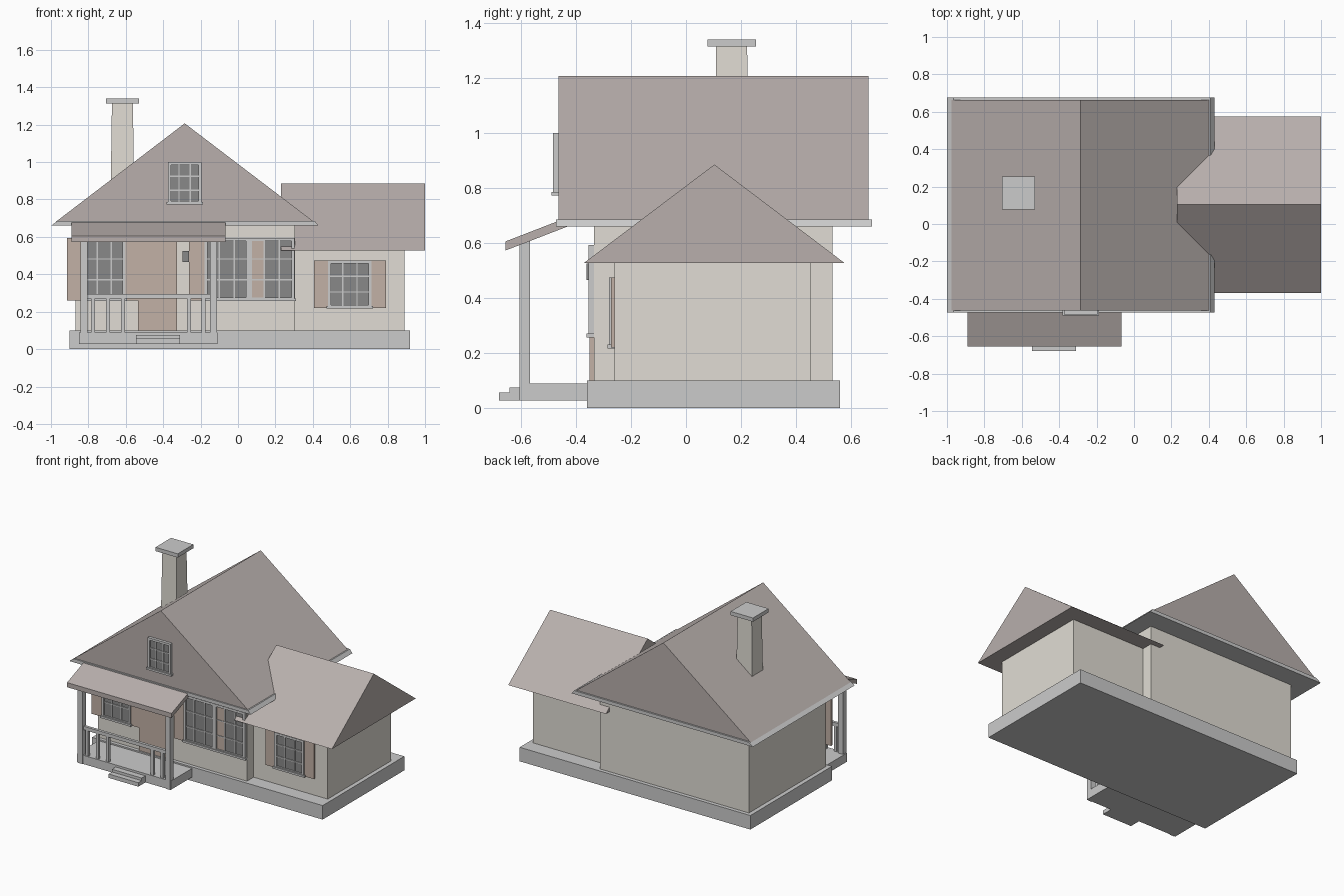
import bpy

if "Cube" in bpy.data.objects:
    bpy.data.objects.remove(bpy.data.objects["Cube"])

def material(name, r, g, b):
    m = bpy.data.materials.new(name)
    m.diffuse_color = (r, g, b, 1)
    m.use_nodes = True
    m.node_tree.nodes["Principled BSDF"].inputs["Base Color"].default_value = m.diffuse_color
    return m

WALL = material("wall_beige", .75, .72, .66)
ROOF = material("roof_brown", .48, .43, .415)
WOOD = material("wood_brown", .54, .44, .38)
DARK = material("dark_glass", .25, .25, .25)

def mesh(name, verts, faces, mat=None):
    me = bpy.data.meshes.new(name)
    me.from_pydata(verts, [], faces)
    if mat:
        me.materials.append(mat)
    ob = bpy.data.objects.new(name, me)
    bpy.context.collection.objects.link(ob)
    return ob

def prism(name, profile, a, b, axis, mat=None):
    """Extrude a (horizontal, z) profile from a to b along 'x' or 'y'."""
    n = len(profile)
    def place(t, p):
        return (t, p[0], p[1]) if axis == 'x' else (p[0], t, p[1])
    verts = [place(t, p) for t in (a, b) for p in profile]
    faces = [list(range(n))[::-1], list(range(n, 2 * n))]
    faces += [[i, (i + 1) % n, n + (i + 1) % n, n + i] for i in range(n)]
    ob = mesh(name, verts, faces, mat)
    if axis == 'y':
        ob.data.flip_normals()
    return ob

def box(name, x0, x1, y0, y1, z0, z1, mat=None):
    return prism(name, [(y0, z0), (y1, z0), (y1, z1), (y0, z1)], x0, x1, 'x', mat)

def window(name, x0, x1, z0, z1, wall, shutter=0.0, f=.016, bar=.007):
    """Three by three pane window on a front wall, with sill and shutters."""
    front = wall - .02
    box(name + "_glass", x0 + f / 2, x1 - f / 2, wall - .009, wall + .01, z0 + f / 2, z1 - f / 2, DARK)
    for side, a in (("left", x0), ("right", x1 - f)):
        box(f"{name}_frame_{side}", a, a + f, front, wall, z0, z1)
    for side, a in (("bottom", z0), ("top", z1 - f)):
        box(f"{name}_frame_{side}", x0 + f, x1 - f, front, wall, a, a + f)
    for i in (1, 2):
        x = x0 + (x1 - x0) * i / 3
        z = z0 + (z1 - z0) * i / 3
        box(f"{name}_upright_bar_{i}", x - bar / 2, x + bar / 2, front + .004, wall, z0 + f, z1 - f)
        box(f"{name}_cross_bar_{i}", x0 + f, x1 - f, front + .004, wall, z - bar / 2, z + bar / 2)
    box(name + "_sill", x0 - .008, x1 + .008, wall - .026, wall, z0 - .003, z0 + .011)
    if shutter:
        for side, a in (("left", x0 - shutter), ("right", x1)):
            box(f"{name}_shutter_{side}", a, a + shutter, wall - .012, wall + .005, z0, z1, WOOD)

# Foundation and walls
box("foundation", -.90, .92, -.36, .56, 0, .10)
box("main_walls", -.87, .305, -.335, .533, .10, .67, WALL)
box("wing_walls", .30, .89, -.26, .455, .10, .54, WALL)

# Roofs
prism("main_eave", [(-1, .66), (.43, .66), (.41, .685), (-.965, .685)], -.472, .675, 'y')
prism("main_roof", [(-.975, .68), (.407, .68), (-.285, 1.207)], -.463, .663, 'y', ROOF)
prism("wing_roof", [(-.37, .528), (.575, .528), (.103, .885)], .23, 1.0, 'x', ROOF)
prism("porch_roof", [(-.655, .573), (-.43, .66), (-.43, .693), (-.655, .606)], -.89, -.066, 'x', ROOF)

# Chimney with a slight taper and a cap
cx, cy = -.618, .166
verts = [(cx + sx * h, cy + sy * h, z) for z, h in ((.75, .064), (1.32, .056))
         for sx, sy in ((-1, -1), (1, -1), (1, 1), (-1, 1))]
sides = [[i, (i + 1) % 4, 4 + (i + 1) % 4, 4 + i] for i in range(4)]
mesh("chimney_shaft", verts, [[3, 2, 1, 0], [4, 5, 6, 7]] + sides, WALL)
box("chimney_cap", cx - .088, cx + .088, cy - .088, cy + .088, 1.313, 1.34)

# Windows
window("left_window", -.828, -.602, .26, .593, -.335, .085)
window("middle_window", -.18, .06, .26, .593, -.335, .083)
window("right_window", .06, .302, .26, .593, -.335)
window("wing_window", .482, .714, .22, .475, -.26, .076)
window("gable_window", -.375, -.195, .775, 1.0, -.463)

# Front door and wall lamp
box("front_door", -.535, -.325, -.35, -.33, .10, .593, WOOD)
box("wall_lamp", -.297, -.262, -.362, -.33, .465, .525, DARK)

# Porch floor, steps, posts and railing
box("porch_floor", -.85, -.11, -.60, -.355, .028, .09)
box("upper_step", -.545, -.31, -.642, -.595, .028, .075)
box("lower_step", -.545, -.31, -.68, -.64, .028, .056)
for side, x in (("left", -.823), ("right", -.132)):
    box(f"porch_post_{side}", x - .019, x + .019, -.604, -.566, .028, .612)
box("porch_rail", -.805, -.15, -.595, -.575, .27, .295)
for i, x in enumerate((-.775, -.695, -.615, -.262, -.185)):
    box(f"baluster_{i + 1}", x - .010, x + .010, -.595, -.575, .085, .275)
